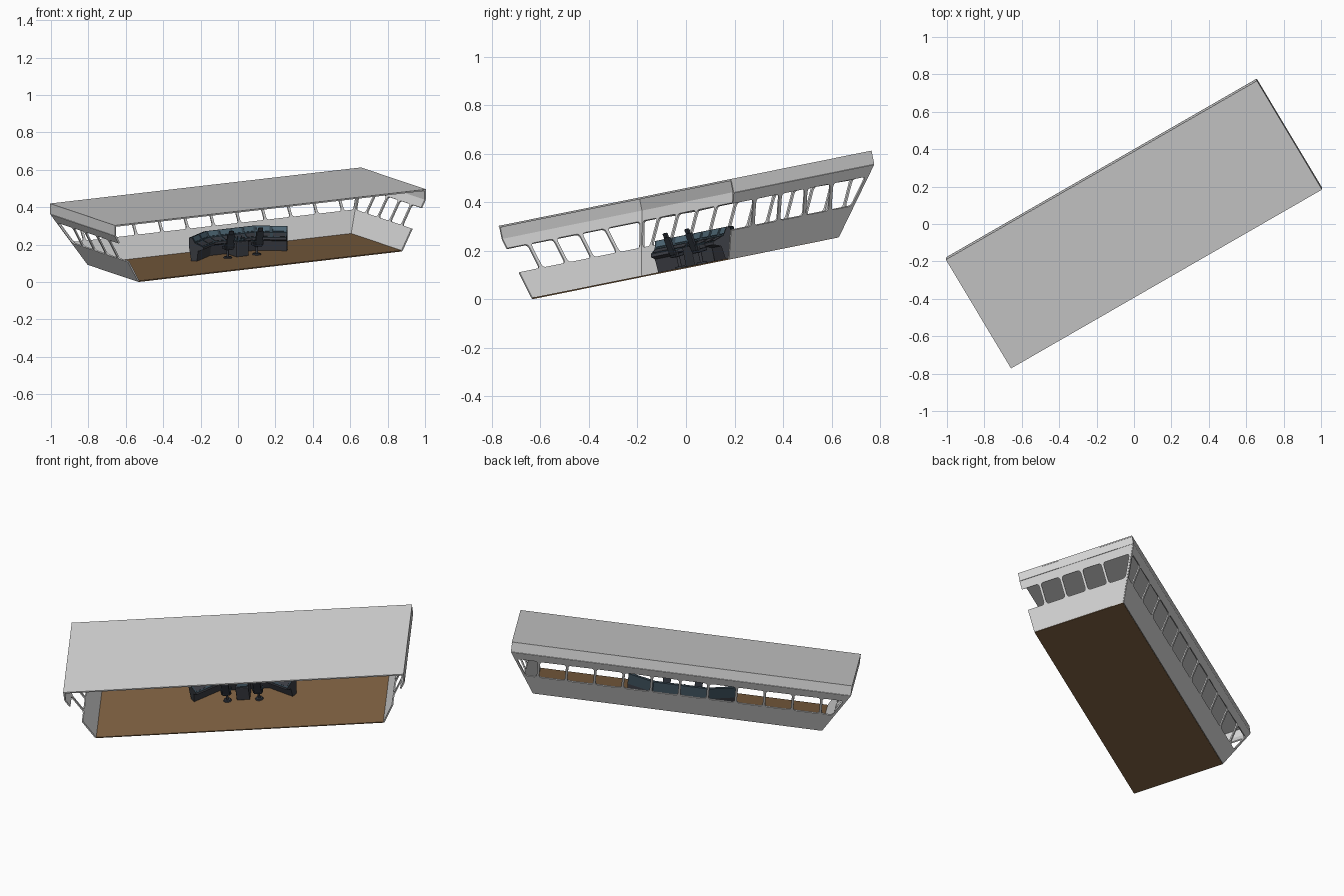
import bpy, bmesh, math
from mathutils import Matrix, Vector

if "Cube" in bpy.data.objects:
    bpy.data.objects.remove(bpy.data.objects["Cube"])

# ---------- colours ----------
def mat(name, r, g, b):
    m = bpy.data.materials.new(name)
    m.diffuse_color = (r, g, b, 1)
    m.use_nodes = True
    m.node_tree.nodes["Principled BSDF"].inputs["Base Color"].default_value = m.diffuse_color
    return m

GREY = mat("hull light grey", 0.66, 0.66, 0.66)
BROWN = mat("deck brown", 0.21, 0.118, 0.053)
CHAR = mat("console charcoal", 0.042, 0.045, 0.055)
SLATE = mat("console slate blue", 0.035, 0.06, 0.08)
SCREEN = mat("screen blue", 0.07, 0.125, 0.165)
SEAT = mat("seat dark", 0.025, 0.03, 0.04)

# ---------- dimensions (room frame: x across, y to the windows, z up) ----------
FLOOR_X, ROOF_X = 0.816, 0.96
BACK, FLOOR_Y, ROOF_Y = -0.262, 0.272, 0.421
KNEE, TOP = 0.264, 0.32              # top of leaning wall, roof height
SILL, HEAD, POST = 0.115, 0.222, 0.007
KX, KY = (ROOF_X - FLOOR_X) / KNEE, (ROOF_Y - FLOOR_Y) / KNEE
parts = []

def add(name, me, *mats):
    ob = bpy.data.objects.new(name, me)
    bpy.context.collection.objects.link(ob)
    for m in mats:
        me.materials.append(m)
    parts.append(ob)
    return ob

def mesh(name, verts, faces, *mats):
    me = bpy.data.meshes.new(name)
    me.from_pydata(verts, [], faces)
    bm = bmesh.new()
    bm.from_mesh(me)
    bmesh.ops.recalc_face_normals(bm, faces=bm.faces)
    bm.to_mesh(me)
    bm.free()
    return add(name, me, *mats)

def box(name, c, s, m, tilt=0, bevel=0):
    bm = bmesh.new()
    bmesh.ops.create_cube(bm, size=1)
    M = Matrix.Translation(c) @ Matrix.Rotation(tilt, 4, 'X') @ Matrix.Diagonal((*s, 1))
    bm.transform(M)
    me = bpy.data.meshes.new(name)
    bm.to_mesh(me)
    bm.free()
    ob = add(name, me, m)
    if bevel:
        b = ob.modifiers.new("soft", 'BEVEL')
        b.width, b.segments = bevel, 2
    return ob

def cyl(name, c, r1, r2, h, m):
    bm = bmesh.new()
    bmesh.ops.create_cone(bm, cap_ends=True, segments=16, radius1=r1, radius2=r2, depth=h)
    bm.transform(Matrix.Translation(c))
    me = bpy.data.meshes.new(name)
    bm.to_mesh(me)
    bm.free()
    return add(name, me, m)

# ---------- walls with rounded window openings ----------
def rounded(pts, radii):
    out = []
    for i, p in enumerate(pts):
        p, r = Vector(p), radii[i]
        if r == 0:
            out.append(p)
            continue
        a = p + (Vector(pts[i - 1]) - p).normalized() * r
        b = p + (Vector(pts[(i + 1) % len(pts)]) - p).normalized() * r
        for k in range(5):
            t = k / 4
            out.append(a * (1 - t) ** 2 + p * 2 * t * (1 - t) + b * t * t)
    return out

def wall(name, outline, holes, place):
    cu = bpy.data.curves.new(name, 'CURVE')
    cu.dimensions, cu.fill_mode = '2D', 'BOTH'
    for loop in [outline] + holes:
        sp = cu.splines.new('POLY')
        sp.points.add(len(loop) - 1)
        for q, p in zip(sp.points, loop):
            q.co = (p[0], p[1], 0, 1)
        sp.use_cyclic_u = True
    tmp = bpy.data.objects.new("tmp", cu)
    bpy.context.collection.objects.link(tmp)
    dg = bpy.context.evaluated_depsgraph_get()
    me = bpy.data.meshes.new_from_object(tmp.evaluated_get(dg))
    bpy.data.objects.remove(tmp)
    for v in me.vertices:
        v.co = place(v.co.x, v.co.y)
    me.materials.clear()
    ob = add(name, me, GREY)
    s = ob.modifiers.new("thickness", 'SOLIDIFY')
    s.thickness, s.offset = 0.008, 0

R = 0.016
def opening(b0, b1, t0, t1):
    return rounded([(b0, SILL), (b1, SILL), (t1, HEAD), (t0, HEAD)], [R] * 4)

front = [opening(i * 0.16 + POST, (i + 1) * 0.16 - POST, i * 0.16 + POST, (i + 1) * 0.16 - POST)
         for i in range(-5, 5)]
eb, et = FLOOR_X + KX * SILL - 0.012, FLOOR_X + KX * HEAD - 0.012
front += [opening(0.8 + POST, eb, 0.8 + POST, et), opening(-eb, -0.8 - POST, -et, -0.8 - POST)]
wall("window_wall", [(-FLOOR_X, 0), (FLOOR_X, 0), (ROOF_X, KNEE), (-ROOF_X, KNEE)], front,
     lambda s, w: (s, FLOOR_Y + KY * w, w))

posts = [-0.155, -0.03, 0.095, 0.22]
side = [opening(a + POST, b - POST, a + POST, b - POST) for a, b in zip(posts, posts[1:])]
side.append(opening(0.22 + POST, FLOOR_Y + KY * SILL - 0.012, 0.22 + POST, FLOOR_Y + KY * HEAD - 0.012))
n = posts[0] - POST
side_outline = rounded([(BACK, 0), (FLOOR_Y, 0), (ROOF_Y, KNEE), (BACK, KNEE),
                        (BACK, HEAD), (n, HEAD), (n, SILL), (BACK, SILL)], [0] * 5 + [R, R, 0])
for sx, nm in ((-1, "left"), (1, "right")):
    wall(nm + "_side_wall", side_outline, side, lambda s, w, sx=sx: (sx * (FLOOR_X + KX * w), s, w))

# fascia band, roof and deck
ring = [(-ROOF_X, BACK), (-ROOF_X, ROOF_Y), (ROOF_X, ROOF_Y), (ROOF_X, BACK)]
fas = mesh("fascia", [(x, y, z) for z in (KNEE, TOP) for x, y in ring],
           [(i, i + 1, i + 5, i + 4) for i in range(3)], GREY)
s = fas.modifiers.new("thickness", 'SOLIDIFY')
s.thickness, s.offset = 0.008, 0
box("roof", (0, (BACK + ROOF_Y) / 2, TOP - 0.003), (2 * ROOF_X + 0.008, ROOF_Y - BACK + 0.004, 0.008), GREY)
box("deck", (0, (BACK + FLOOR_Y) / 2, 0), (2 * FLOOR_X, FLOOR_Y - BACK, 0.006), BROWN)

# ---------- angled console: profile swept along a three-part path ----------
path = [(-0.305, 0.075), (-0.155, 0.18), (0.155, 0.18), (0.305, 0.075)]
miter = [(0.573, -0.82), (0.315, -1), (-0.315, -1), (-0.573, -0.82)]
prof = [(0.012, 0), (0, 0.07), (0, 0.128), (0.014, 0.132), (0.034, 0.1), (0.082, 0.082),
        (0.085, 0.07), (0.052, 0.058), (0.045, 0)]

def P(seg, f, d, w):
    a = [Vector((path[i][0] + miter[i][0] * d, path[i][1] + miter[i][1] * d, w)) for i in (seg, seg + 1)]
    return a[0].lerp(a[1], f)

N = len(prof)
cv = [P(min(i, 2), 0 if i < 3 else 1, d, w) for i in range(4) for d, w in prof]
cf = [(i * N + j, (i + 1) * N + j, (i + 1) * N + (j + 1) % N, i * N + (j + 1) % N)
      for i in range(3) for j in range(N)]
cf += [tuple(range(N)), tuple(range(3 * N, 4 * N))]
con = mesh("console", cv, cf, CHAR, SLATE)
for p in con.data.polygons:          # upper bands are slate, base and ends charcoal
    p.material_index = int(p.center.z > 0.085 and len(p.vertices) == 4)

def plates(name, count, d0, w0, d1, w1, m):
    lift = 0.002
    for seg in range(3):
        k = count * 2 if seg == 1 else count
        for i in range(k):
            f0, f1 = (i + 0.1) / k, (i + 0.9) / k
            q = [P(seg, f, d, w) for f, d, w in ((f0, d0, w0), (f1, d0, w0), (f1, d1, w1), (f0, d1, w1))]
            v = q + [c + Vector((0, -lift, lift)) for c in q]
            mesh(name, v, [(0, 1, 2, 3), (4, 5, 6, 7)] + [(j, (j + 1) % 4, (j + 1) % 4 + 4, j + 4) for j in range(4)], m)

plates("console_screen", 2, 0.017, 0.127, 0.031, 0.105, SCREEN)
plates("control_panel", 2, 0.042, 0.097, 0.074, 0.085, CHAR)

# centre pedestal with throttle levers
box("centre_pedestal", (0, 0.08, 0.042), (0.075, 0.1, 0.084), CHAR, 0, 0.005)
box("pedestal_panel", (0, 0.08, 0.086), (0.06, 0.085, 0.005), SLATE)
for x in (-0.012, 0.012):
    box("throttle_lever", (x, 0.065, 0.097), (0.005, 0.005, 0.022), SCREEN, 0.3)

# ---------- two helm chairs ----------
for x in (-0.09, 0.09):
    cyl("chair_foot", (x, 0.035, 0.006), 0.024, 0.02, 0.008, SEAT)
    cyl("chair_post", (x, 0.035, 0.03), 0.007, 0.007, 0.05, CHAR)
    box("chair_seat", (x, 0.035, 0.058), (0.046, 0.05, 0.014), SEAT, 0.08, 0.004)
    box("chair_back", (x, 0.007, 0.098), (0.044, 0.012, 0.078), SEAT, 0.18, 0.004)
    box("chair_headrest", (x, -0.003, 0.146), (0.028, 0.011, 0.02), SEAT, 0.18, 0.003)
    for d in (-0.026, 0.026):
        box("chair_armrest", (x + d, 0.028, 0.082), (0.007, 0.042, 0.006), SLATE)
        box("armrest_strut", (x + d, 0.018, 0.069), (0.005, 0.008, 0.024), CHAR)

# ---------- turn and tilt the whole room, then stand it on the ground ----------
M = Matrix.Rotation(math.radians(11.4), 4, 'X') @ Matrix.Rotation(math.radians(30.4), 4, 'Z')
pts = [M @ v.co for ob in parts for v in ob.data.vertices]
lo = [min(p[i] for p in pts) for i in range(3)]
hi = [max(p[i] for p in pts) for i in range(3)]
M = Matrix.Translation((-(lo[0] + hi[0]) / 2, -(lo[1] + hi[1]) / 2, -lo[2])) @ M
for ob in parts:
    ob.matrix_world = M
